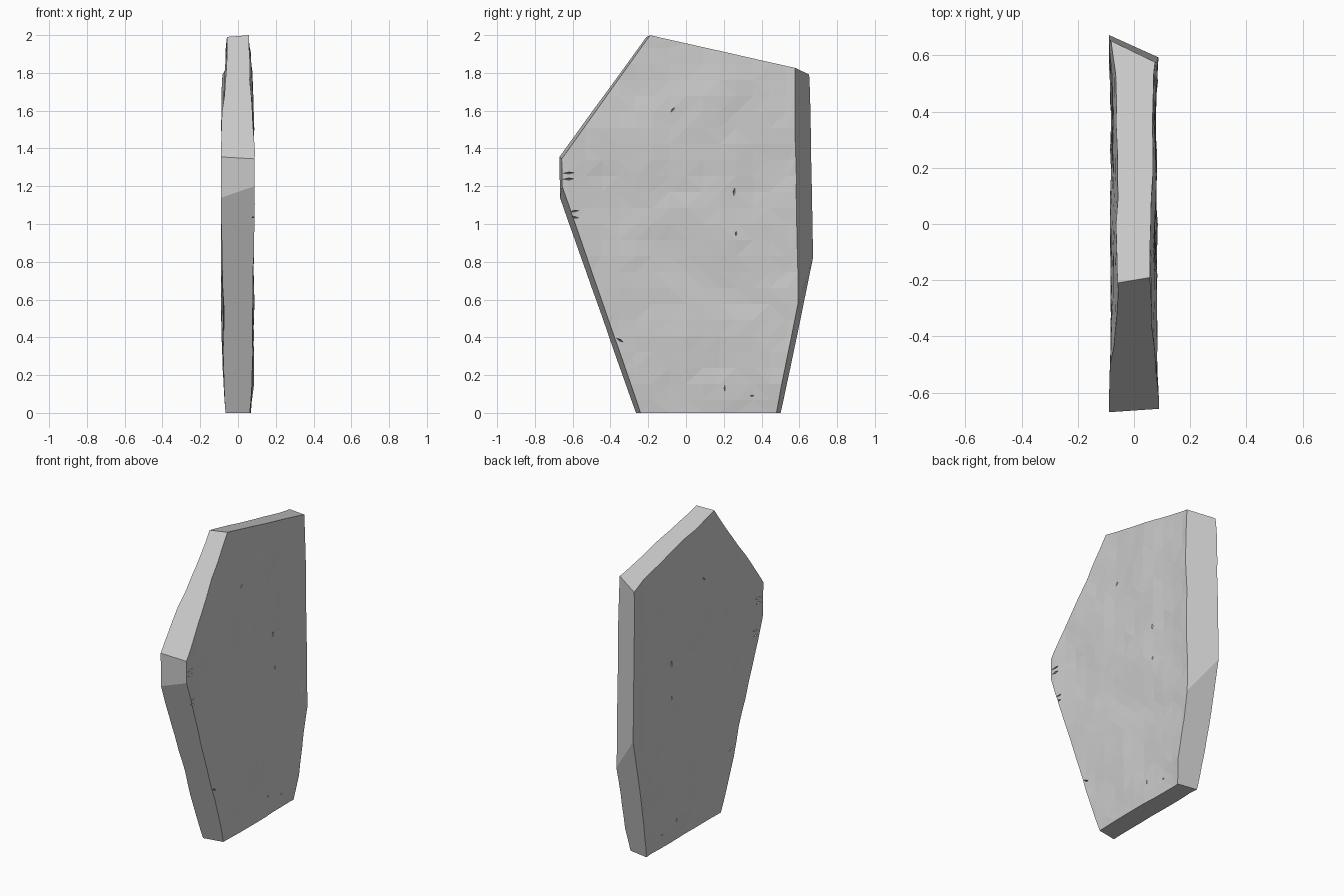
import bpy, bmesh
from math import radians
from mathutils import Vector, Matrix, noise

if "Cube" in bpy.data.objects:
    bpy.data.objects.remove(bpy.data.objects["Cube"])

# Outline corners (y, z) on the left (-x) and right (+x) faces, clockwise from the top
LEFT = [(-.21, 1.99), (.65, 1.79), (.67, .8), (.5, 0), (-.265, 0), (-.668, 1.14), (-.668, 1.36)]
RIGHT = [(-.19, 2.0), (.575, 1.83), (.595, .6), (.48, 0), (-.24, 0), (-.655, 1.2), (-.66, 1.34)]
HALF = 0.08


def half_thickness(side, y, z):
    t = 0.077 + 0.013 * noise.noise(Vector((side * 7.3, y * 3.2, z * 3.2)))
    t += 0.006 * noise.noise(Vector((side * 3.7, y * 8, z * 8)))
    t -= 0.012 * max(0, 1 - z / 0.12)              # worn lower edge
    t -= 0.014 * min(1, max(0, (z - 1.5) / 0.4))   # thinner top
    t += 0.02 * max(0, abs(y) - 0.5) / 0.17        # thicker flanks
    return min(t, 0.089)


# Rough slab: two hewn faces joined round the rim
NY, NZ = 18, 26
bm = bmesh.new()
grids = {}
for s in (-1, 1):
    for i in range(NY + 1):
        for j in range(NZ + 1):
            y, z = -0.8 + 1.6 * i / NY, -0.1 + 2.2 * j / NZ
            grids[s, i, j] = bm.verts.new((s * half_thickness(s, y, z), y, z))
    for i in range(NY):
        for j in range(NZ):
            bm.faces.new([grids[s, a, b] for a, b in
                          ((i, j), (i + 1, j), (i + 1, j + 1), (i, j + 1))])
rim = ([(i, 0) for i in range(NY)] + [(NY, j) for j in range(NZ)]
       + [(i, NZ) for i in range(NY, 0, -1)] + [(0, j) for j in range(NZ, 0, -1)])
for a, b in zip(rim, rim[1:] + rim[:1]):
    bm.faces.new([grids[-1, *a], grids[-1, *b], grids[1, *b], grids[1, *a]])

# Break the slab along each flat side and cap the cut
n = len(LEFT)
for k in range(n):
    a0, b0 = (Vector((-HALF, *LEFT[m % n])) for m in (k, k + 1))
    a1, b1 = (Vector((HALF, *RIGHT[m % n])) for m in (k, k + 1))
    centre = (a0 + b0 + a1 + b1) / 4
    normal = (b0 - a0 + b1 - a1).cross(a1 - a0 + b1 - b0).normalized()
    if normal.dot(centre - Vector((0, 0, 1))) < 0:
        normal.negate()
    bmesh.ops.bisect_plane(bm, geom=bm.verts[:] + bm.edges[:] + bm.faces[:], dist=1e-5,
                           plane_co=centre, plane_no=normal, clear_outer=True)
    bmesh.ops.edgeloop_fill(bm, edges=[e for e in bm.edges if e.is_boundary])
bmesh.ops.triangulate(bm, faces=[f for f in bm.faces if len(f.verts) == 4])
bmesh.ops.recalc_face_normals(bm, faces=bm.faces[:])


def add_object(name, bm):
    mesh = bpy.data.meshes.new(name)
    bm.to_mesh(mesh)
    bm.free()
    ob = bpy.data.objects.new(name, mesh)
    bpy.context.collection.objects.link(ob)
    return ob


slab = add_object("stone_slab", bm)

# Cracks and chips: y, z, length, width, angle, depth
CHIPS = [(-.62, 1.27, .12, .010, 3, .03), (-.62, 1.238, .12, .012, 2, .03),
         (-.59, 1.068, .10, .010, 6, .03), (-.59, 1.035, .10, .010, -6, .03),
         (-.35, .385, .09, .010, -30, .03), (.255, 1.17, .08, .012, 84, .006),
         (.265, .95, .06, .010, 88, .012), (-.07, 1.605, .06, .010, 50, .006),
         (.205, .13, .08, .008, 92, .008), (.35, .09, .05, .010, 5, .006)]
cb = bmesh.new()
for s in (-1, 1):
    for y, z, length, width, angle, depth in CHIPS:
        x = s * half_thickness(s, y, z)
        bmesh.ops.create_cone(cb, cap_ends=True, segments=4, radius1=1, radius2=0, depth=2,
                              matrix=Matrix.Translation((x, y, z))
                              @ Matrix.Rotation(radians(angle), 4, 'X')
                              @ Matrix.Diagonal((depth, length / 2, width, 1))
                              @ Matrix.Rotation(radians(-90 * s), 4, 'Y'))
cutter = add_object("chip_cutter", cb)
cutter.hide_render = True

cut = slab.modifiers.new("chips", 'BOOLEAN')
cut.operation = 'DIFFERENCE'
cut.solver = 'EXACT'
cut.use_self = True
cut.object = cutter
bpy.context.view_layer.objects.active = slab
slab.select_set(True)
bpy.ops.object.modifier_apply(modifier="chips")
bpy.data.objects.remove(cutter)
